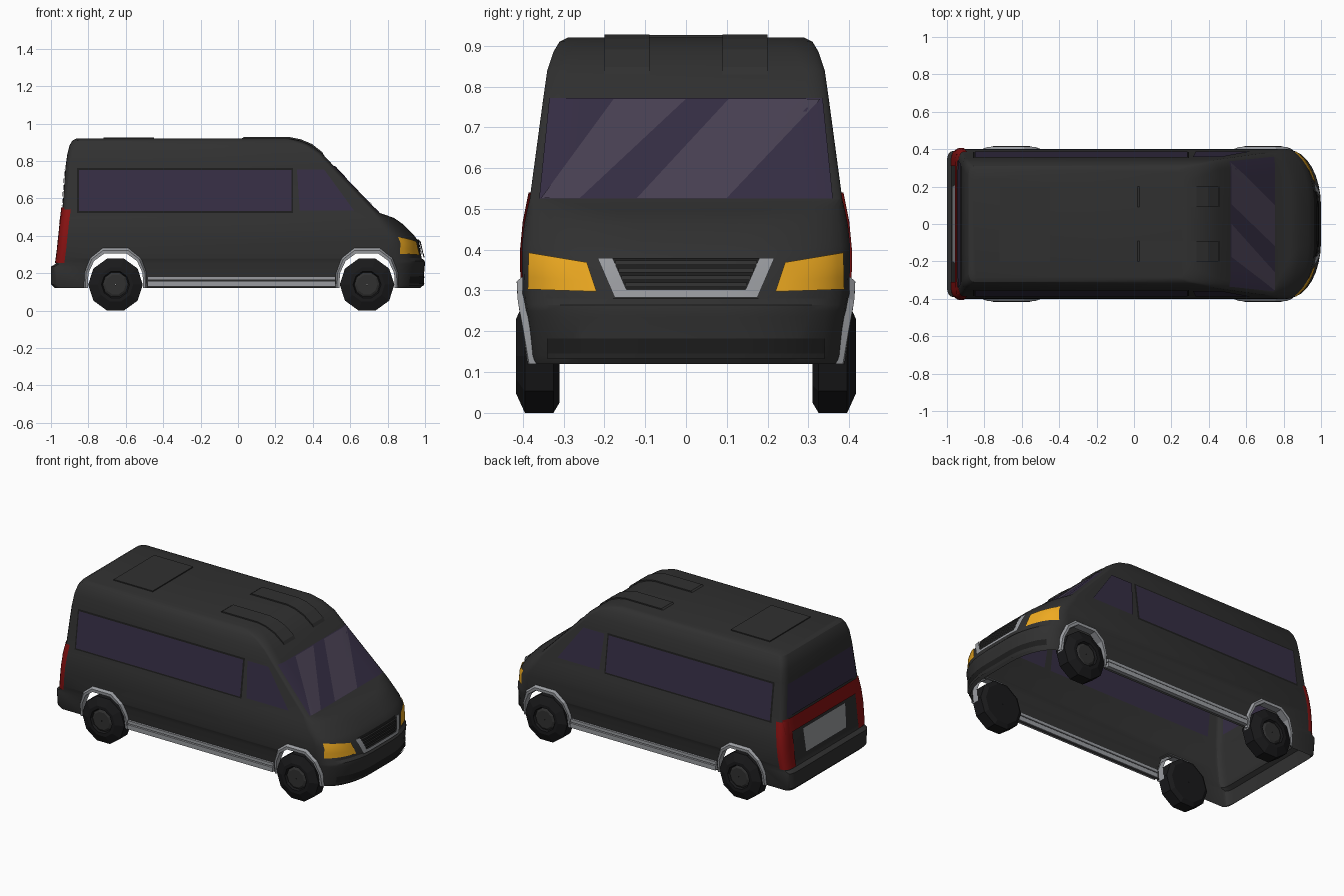
import bpy, bmesh
from math import sin, cos, pi, sqrt
from mathutils import Vector

if "Cube" in bpy.data.objects:
    bpy.data.objects.remove(bpy.data.objects["Cube"])

# Plan outline by height: z, rear x, front x, half width, front corner length, front corner width
LEVELS = [
    (.12, -.98, .975, .375, .15, .28), (.14, -1.0, .99, .38, .16, .28),
    (.235, -1.0, .998, .39, .17, .3), (.25, -.975, 1.0, .393, .17, .3),
    (.265, -.97, .998, .395, .17, .3), (.28, -.968, .982, .40, .17, .3),
    (.37, -.96, .965, .402, .15, .3), (.41, -.955, .935, .402, .14, .3),
    (.46, -.95, .885, .397, .13, .28), (.495, -.945, .835, .39, .10, .22),
    (.525, -.94, .75, .383, .03, .05), (.77, -.922, .515, .35, .03, .05),
    (.84, -.912, .45, .34, .03, .05), (.885, -.90, .39, .325, .04, .06),
    (.91, -.885, .33, .31, .05, .07), (.92, -.865, .28, .29, .05, .08)]
RX, RY = .03, .05                      # rear corner size
WHEELS = (-.655, .69)
ARCH_IN = [(.148, .12), (.145, .2), (.115, .265), (.06, .305)]
ARCH_OUT = [(.172, .12), (.168, .2), (.137, .283), (.07, .337)]


def material(name, r, g, b):
    m = bpy.data.materials.new(name)
    m.diffuse_color = (r, g, b, 1)
    m.use_nodes = True
    m.node_tree.nodes["Principled BSDF"].inputs["Base Color"].default_value = m.diffuse_color
    return m


PAINT = material("dark_paint", .03, .03, .03)
BLACK = material("black", .012, .012, .012)
TIRE = material("tire", .01, .01, .011)
GLASS = material("glass", .036, .027, .058)
SHINE = material("glass_shine", .065, .052, .085)
TRIM = material("trim", .32, .33, .35)
AMBER = material("amber", .85, .40, .015)
RED = material("red", .25, .006, .006)


def finish(name, bm, mat, smooth=None):
    me = bpy.data.meshes.new(name)
    bm.to_mesh(me)
    bm.free()
    ob = bpy.data.objects.new(name, me)
    bpy.context.collection.objects.link(ob)
    if mat:
        me.materials.append(mat)
    if smooth:
        shade(ob, smooth)
    return ob


def shade(ob, angle):
    bpy.ops.object.select_all(action='DESELECT')
    ob.select_set(True)
    bpy.context.view_layer.objects.active = ob
    bpy.ops.object.shade_smooth_by_angle(angle=angle)


def grid(name, rows, mat, smooth=.6, closed=False):
    bm = bmesh.new()
    vs = [[bm.verts.new(p) for p in r] for r in rows]
    n = len(rows[0])
    for a, b in zip(vs, vs[1:]):
        for i in range(n if closed else n - 1):
            j = (i + 1) % n
            bm.faces.new((a[i], a[j], b[j], b[i]))
    bm.normal_update()
    if sum(f.normal.dot(f.calc_center_median() - Vector((0, 0, .4))) for f in bm.faces) < 0:
        bmesh.ops.reverse_faces(bm, faces=bm.faces)
    return finish(name, bm, mat, smooth)


def prism(name, pts, y0, y1, mat):
    bm = bmesh.new()
    a, b = ([bm.verts.new((x, y, z)) for x, z in pts] for y in (y0, y1))
    bm.faces.new(a)
    bm.faces.new(b[::-1])
    for i in range(len(a)):
        j = (i + 1) % len(a)
        bm.faces.new((a[j], a[i], b[i], b[j]))
    bmesh.ops.recalc_face_normals(bm, faces=bm.faces)
    return finish(name, bm, mat)


def level(z):
    for a, b in zip(LEVELS, LEVELS[1:]):
        if z <= b[0]:
            t = max(0, (z - a[0]) / (b[0] - a[0]))
            return [p + (q - p) * t for p, q in zip(a, b)]
    return LEVELS[-1]


def arc(d, size):
    return sqrt(max(0, 1 - min(1, max(0, d / size)) ** 2))


# Projections of flat coordinates onto the body surface
def side(s):
    def f(x, z, off):
        _, xb, xf, w, cx, cy = level(z)
        y = w - cy + cy * arc(x - xf + cx, cx) if x > 0 else w - RY + RY * arc(xb + RX - x, RX)
        return (x, s * (y + off), z)
    return f


def front(y, z, off):
    _, xb, xf, w, cx, cy = level(z)
    return (xf - cx + cx * arc(abs(y) - w + cy, cy) + off, y, z)


def rear(y, z, off):
    _, xb, xf, w, cx, cy = level(z)
    return (xb + RX - RX * arc(abs(y) - w + RY, RY) - off, y, z)


def patch(name, quad, proj, mat, nu=1, nv=1, off=.005):
    a, b, c, d = (Vector(p) for p in quad)     # bottom left, bottom right, top right, top left
    rows = []
    for j in range(nv + 1):
        l, r = a.lerp(d, j / nv), b.lerp(c, j / nv)
        rows.append([proj(*l.lerp(r, i / nu), off) for i in range(nu + 1)])
    return grid(name, rows, mat)


def rect(u, z0, z1, u1=None):
    u0, u1 = (-u, u) if u1 is None else (u, u1)
    return [(u0, z0), (u1, z0), (u1, z1), (u0, z1)]


# Body shell: stacked outlines, roof cap, wheel openings cut through
bm = bmesh.new()
loops = []
for z, xb, xf, w, cx, cy in LEVELS:
    half = [(xf - cx + cx * cos(i * pi / 16), w - cy + cy * sin(i * pi / 16)) for i in range(9)]
    half += [(xb + RX - RX * sin(i * pi / 8), w - RY + RY * cos(i * pi / 8)) for i in range(5)]
    loops.append([bm.verts.new((x, y, z)) for x, y in half + [(x, -y) for x, y in half[::-1]]])
for a, b in zip(loops, loops[1:]):
    for i in range(len(a)):
        j = (i + 1) % len(a)
        bm.faces.new((a[i], a[j], b[j], b[i]))
bm.faces.new(loops[-1])
bm.faces.new(loops[0][::-1])
body = finish("body_shell", bm, PAINT)
cutters = []
for wx in WHEELS:
    mid = [((a + c) / 2, (b + d) / 2) for (a, b), (c, d) in zip(ARCH_IN, ARCH_OUT)]
    mid[0] = (mid[0][0], .02)
    cut = prism("arch_cutter", [(wx + x, z) for x, z in mid] + [(wx - x, z) for x, z in mid[::-1]], -.6, .6, None)
    cut.hide_render = True
    cutters.append(cut)
    mod = body.modifiers.new("arch", 'BOOLEAN')
    mod.operation, mod.solver, mod.object = 'DIFFERENCE', 'EXACT', cut
dg = bpy.context.evaluated_depsgraph_get()
mesh = bpy.data.meshes.new_from_object(body.evaluated_get(dg))
body.modifiers.clear()
body.data = mesh
for c in cutters:
    bpy.data.objects.remove(c)
bm = bmesh.new()
bm.from_mesh(mesh)
bm.normal_update()
inner = []
for f in bm.faces:
    c, n = f.calc_center_median(), f.normal
    in_arch = abs(n.y) < .05 and c.z < .34 and min(abs(c.x - wx) for wx in WHEELS) < .18
    if in_arch or (c.z < .125 and n.z < -.9):
        inner.append(f)
bmesh.ops.delete(bm, geom=inner, context='FACES')
bm.to_mesh(mesh)
bm.free()
shade(body, .5)

# Side windows (outside and inside faces), sills, lamps, arches and wheels
for s, tag in ((1, "left"), (-1, "right")):
    P = side(s)
    patch("window_frame_" + tag, rect(-.86, .522, .763, .295), P, BLACK, off=.002)
    cab = [(.33, .535), (.62, .535), (.46, .755), (.315, .755)]
    for off in (.005, -.004):
        patch("side_window_" + tag, rect(-.85, .532, .753, .285), P, GLASS, off=off)
        patch("cab_window_" + tag, cab, P, GLASS, off=off)
    prism("sill_" + tag, [(-.485, .13), (.52, .13), (.52, .158), (-.485, .158)], s * .37, s * .402, TRIM)
    prism("sill_rib_" + tag, [(-.485, .163), (.52, .163), (.52, .182), (-.485, .182)], s * .37, s * .398, TRIM)
    patch("headlight_" + tag, [(s * .219, .297), (s * .388, .303), (s * .386, .393), (s * .243, .369)],
          front, AMBER, 10, 3, .006)
    rows = []
    for k in range(5):
        z = .255 + .285 * k / 4
        _, xb, _, w, _, _ = level(z)
        pts = [(xb + .045, w + .005)]
        pts += [(xb + RX - (RX + .005) * sin(i * pi / 8), w - RY + (RY + .005) * cos(i * pi / 8)) for i in range(5)]
        rows.append([(x, s * y, z) for x, y in pts + [(xb - .005, .31)]])
    grid("tail_lamp_" + tag, rows, RED)
    for wx in WHEELS:
        rows = []
        for sx, idx in ((-1, range(4)), (1, range(3, -1, -1))):
            for i in idx:
                (ax, az), (bx, bz) = ARCH_IN[i], ARCH_OUT[i]
                mx, mz = ax * .45 + bx * .55, az * .45 + bz * .55
                rows.append([P(wx + sx * bx, bz, -.004), P(wx + sx * mx, mz, .014),
                             P(wx + sx * ax, az, .014), P(wx + sx * ax, az, -.03)])
        grid("wheel_arch_" + tag, rows, TRIM, .4)
        for name, mat, prof in (
                ("wheel", TIRE, [(.002, .31), (.12, .31), (.146, .325), (.146, .395), (.095, .417), (.075, .417), (.068, .405)]),
                ("hub", PAINT, [(.07, .404), (.055, .412), (.002, .412)])):
            ring = [[(wx + r * cos(k * pi / 5), s * y, .139 + r * sin(k * pi / 5)) for k in range(10)] for r, y in prof]
            grid(name + "_" + tag, ring, mat, None, True)
    # Raised roof ribs following the front slope
    top = [(.02, .92), (.03, .927), (.28, .927), (.335, .916), (.395, .891), (.45, .848), (.46, .83)]
    prism("roof_rib_" + tag, top + [(.38, .87), (.28, .9), (.02, .9)], s * .09, s * .2, PAINT)
    # Grille side posts
    patch("grille_post_" + tag, [(s * .175, .283), (s * .145, .30), (s * .18, .38), (s * .217, .38)],
          front, TRIM, 2, 3, .016)

prism("roof_hatch", [(-.72, .9), (-.45, .9), (-.45, .926), (-.72, .926)], -.2, .2, PAINT)

# Windscreen with slanted reflections
screen = [(-.36, .525), (.36, .525), (.335, .772), (-.335, .772)]
for off in (.004, -.004):
    patch("windscreen", screen, front, GLASS, 16, 1, off)
patch("screen_shine", [(-.355, .527), (-.26, .527), (0, .77), (-.177, .77)], front, SHINE, 8, 4, .007)
patch("screen_shine", [(-.12, .527), (.1, .527), (.33, .77), (.105, .77)], front, SHINE, 8, 4, .007)

# Grille, slats and front bumper groove
patch("grille_bar", [(-.175, .283), (.175, .283), (.15, .302), (-.15, .302)], front, TRIM, 8, 1, .016)
patch("grille_back", [(-.15, .30), (.15, .30), (.185, .38), (-.185, .38)], front, BLACK, 8, 2, .005)
for k in range(4):
    z = .308 + .018 * k
    patch("grille_slat", rect(.15 + .008 * k, z, z + .011), front, PAINT, 8, 1, .012)
patch("bumper_groove", rect(.34, .145, .182), front, BLACK, 16, 1, .003)
patch("bumper_lip", rect(.34, .132, .146), front, PAINT, 16, 1, .007)

# Rear window, red band and plate panel
for off in (.005, -.004):
    patch("rear_window", [(-.345, .56), (.345, .56), (.32, .755), (-.32, .755)], rear, GLASS, 12, 1, off)
patch("rear_band", rect(.375, .465, .55), rear, RED, 16, 2, .007)
patch("rear_plate", [(-.2, .30), (.2, .30), (.21, .45), (-.21, .45)], rear, TRIM, 4, 1, .006)
